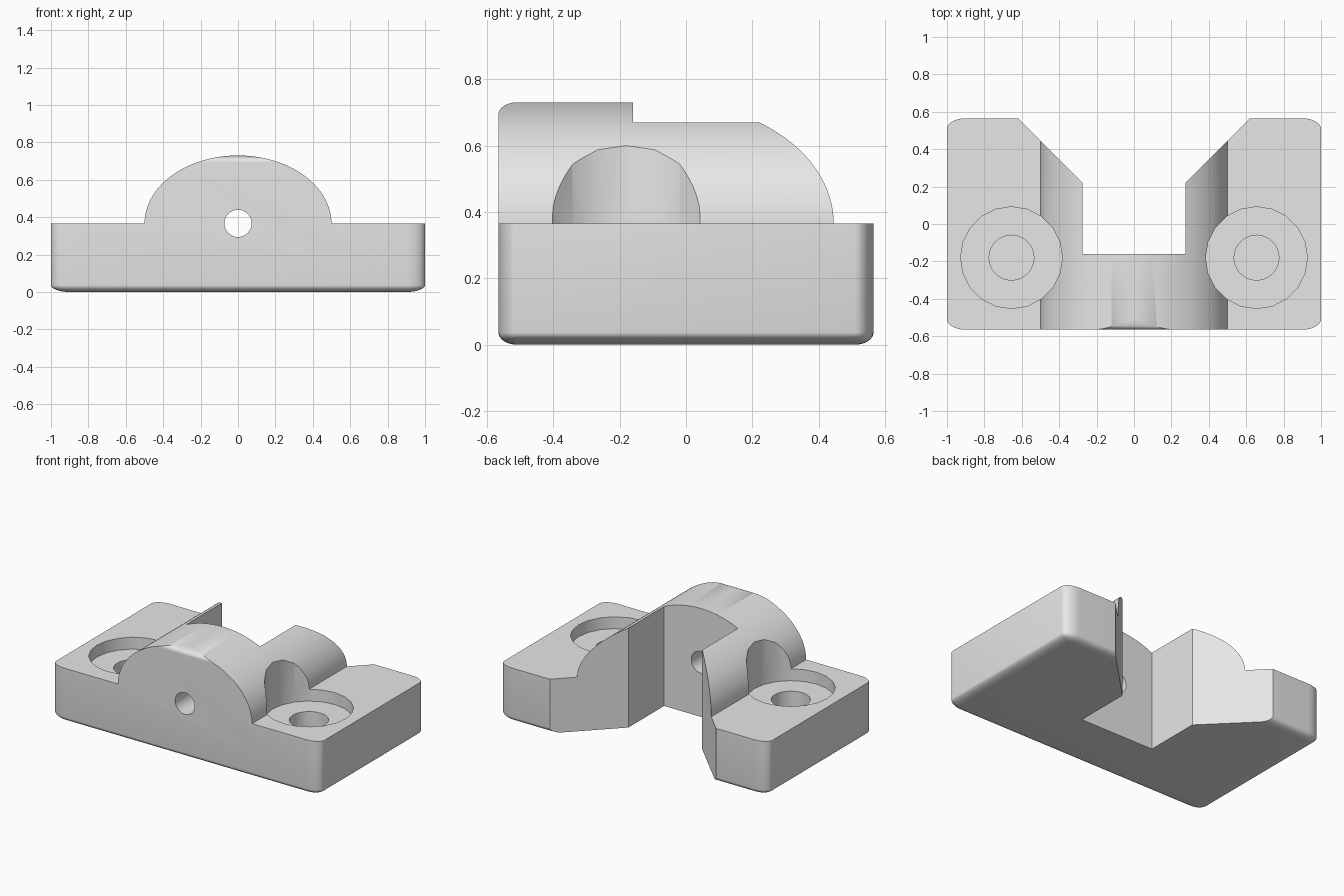
import bpy
import bmesh
from math import cos, sin, pi, radians
from mathutils import Matrix

default = bpy.data.objects.get("Cube")
if default:
    bpy.data.objects.remove(default, do_unlink=True)

WIDTH, DEPTH, HEIGHT = 2.0, 1.13, 0.73
DECK = HEIGHT / 2          # top of the flat flanges
HUMP = 0.5                 # half width of the arched hump

grey = bpy.data.materials.new("light grey")
grey.use_nodes = True
grey.diffuse_color = (0.8, 0.8, 0.8, 1)
grey.node_tree.nodes["Principled BSDF"].inputs["Base Color"].default_value = (0.8, 0.8, 0.8, 1)


def make_object(name, bm):
    bmesh.ops.recalc_face_normals(bm, faces=bm.faces)
    mesh = bpy.data.meshes.new(name)
    bm.to_mesh(mesh)
    bm.free()
    mesh.materials.append(grey)
    obj = bpy.data.objects.new(name, mesh)
    bpy.context.collection.objects.link(obj)
    return obj


def prism(name, points, offset):
    """Closed outline swept along an offset vector."""
    bm = bmesh.new()
    face = bm.faces.new([bm.verts.new(p) for p in points])
    swept = bmesh.ops.extrude_face_region(bm, geom=[face])["geom"]
    verts = [v for v in swept if isinstance(v, bmesh.types.BMVert)]
    bmesh.ops.translate(bm, verts=verts, vec=offset)
    return make_object(name, bm)


def circle(centre, radius, sides):
    return [(centre[0] + radius * cos(2 * pi * i / sides),
             centre[1] + radius * sin(2 * pi * i / sides)) for i in range(sides)]


def combine(target, tool, operation):
    mod = target.modifiers.new(operation.title(), "BOOLEAN")
    mod.object, mod.operation, mod.solver = tool, operation, "EXACT"
    bpy.context.view_layer.objects.active = target
    bpy.ops.object.modifier_apply(modifier=mod.name)
    bpy.data.objects.remove(tool, do_unlink=True)


# Rounded block, with the rounding stretched along with its proportions
bm = bmesh.new()
bmesh.ops.create_cube(bm, size=1)
bmesh.ops.bevel(bm, geom=bm.edges[:], offset=0.05, segments=8, profile=0.5, affect="EDGES")
bm.transform(Matrix.Translation((0, 0, DECK)) @ Matrix.Diagonal((WIDTH, DEPTH, HEIGHT, 1)))
bracket = make_object("mounting_bracket", bm)

# Side flanges and arched hump
steps = 64
arch = [(HUMP * cos(pi * i / steps), DECK + DECK * sin(pi * i / steps)) for i in range(steps + 1)]
outline = [(-1.2, DECK), (-1.2, -0.2), (1.2, -0.2), (1.2, DECK)] + arch
combine(bracket, prism("hump_profile", [(x, -1, z) for x, z in outline], (0, 2, 0)), "INTERSECT")

# Rear notch that flares open toward the back
half = [(0.275, -0.16), (0.275, 0.22), (0.755, 0.70)]
notch = half + [(-x, y) for x, y in reversed(half)]
combine(bracket, prism("notch_cutter", [(x, y, -0.2) for x, y in notch], (0, 0, 1.4)), "DIFFERENCE")

# Screw holes with wide counterbores
for side in (-1, 1):
    for name, radius, floor in (("counterbore", 0.272, 0.285), ("screw_hole", 0.12, 0.05)):
        ring = circle((side * 0.655, -0.18), radius, 20 if radius > 0.2 else 32)
        combine(bracket, prism(name, [(x, y, floor) for x, y in ring], (0, 0, 1)), "DIFFERENCE")

# Cross hole through the front wall
ring = circle((0, 0.367), 0.073, 32)
combine(bracket, prism("front_hole", [(x, -0.8, z) for x, z in ring], (0, 0.8, 0)), "DIFFERENCE")

# Smooth curves, crisp edges
bpy.ops.object.select_all(action="DESELECT")
bracket.select_set(True)
bpy.context.view_layer.objects.active = bracket
bpy.ops.object.shade_smooth_by_angle(angle=radians(30))
